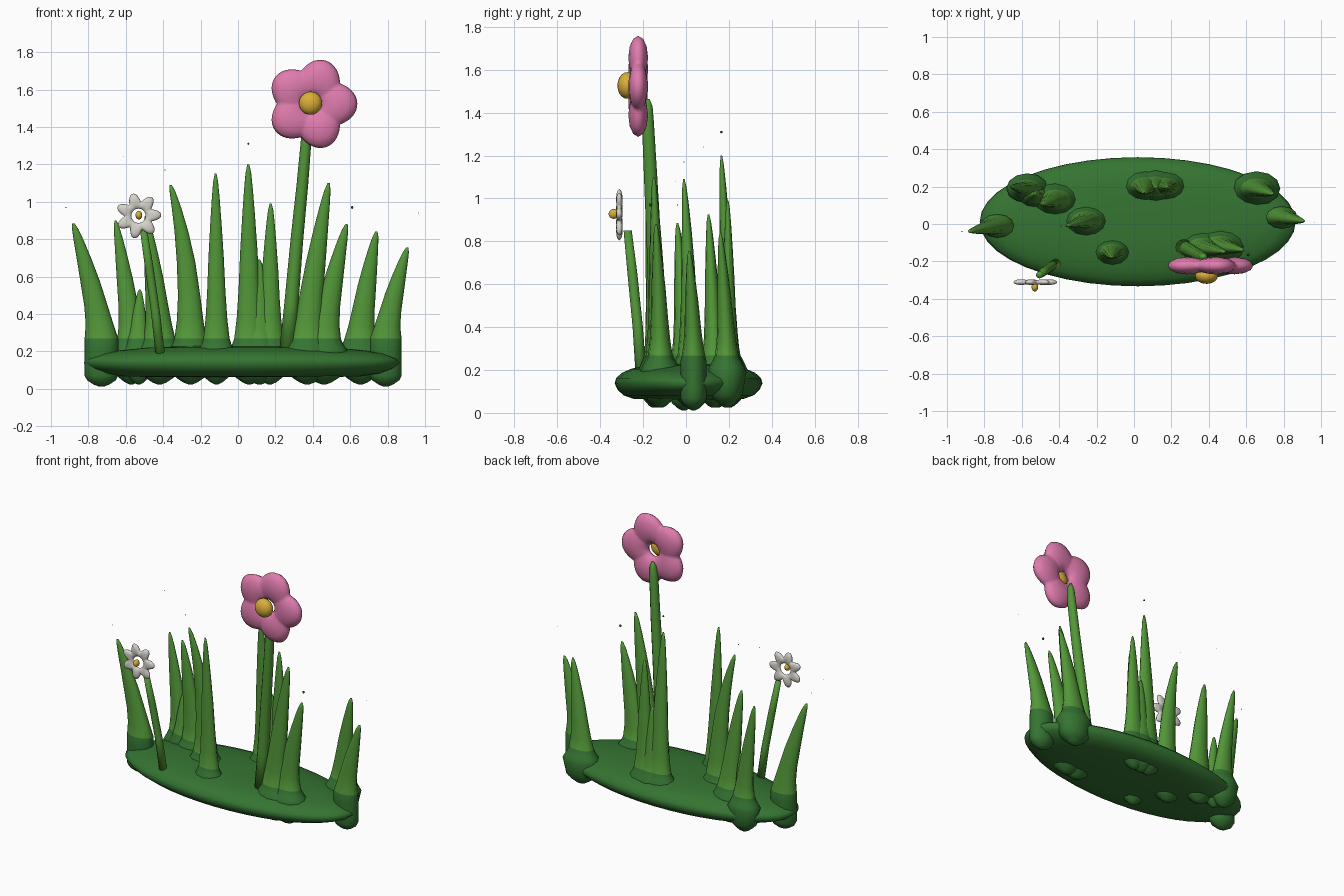
import bpy
import bmesh
from math import sin, cos, pi, radians
from mathutils import Vector

if "Cube" in bpy.data.objects:
    bpy.data.objects.remove(bpy.data.objects["Cube"])

SOIL_LINE = 0.268


def material(name, rgb):
    mat = bpy.data.materials.new(name)
    mat.use_nodes = True
    mat.diffuse_color = (*rgb, 1)
    mat.node_tree.nodes["Principled BSDF"].inputs["Base Color"].default_value = (*rgb, 1)
    return mat


dark_green = material("dark green", (0.035, 0.175, 0.032))
leaf_green = material("leaf green", (0.085, 0.31, 0.04))
pink = material("pink", (0.74, 0.2, 0.42))
white = material("off white", (0.68, 0.66, 0.6))
yellow = material("yellow", (0.7, 0.43, 0.04))
speck_dark = material("speck dark green", (0.02, 0.07, 0.02))


def finish(name, bm, mats, rule=None):
    """Turn a bmesh into a smooth object; rule picks the material of a face."""
    bmesh.ops.recalc_face_normals(bm, faces=bm.faces)
    for face in bm.faces:
        face.smooth = True
        if rule:
            face.material_index = rule(face)
    mesh = bpy.data.meshes.new(name)
    bm.to_mesh(mesh)
    bm.free()
    for mat in mats:
        mesh.materials.append(mat)
    obj = bpy.data.objects.new(name, mesh)
    bpy.context.collection.objects.link(obj)
    return obj


def loft(rings, closed=False):
    """Skin a list of point rings, capping the ends unless closed."""
    bm = bmesh.new()
    loops = [[bm.verts.new(p) for p in ring] for ring in rings]
    n = len(loops[0])
    pairs = list(zip(loops, loops[1:]))
    if closed:
        pairs.append((loops[-1], loops[0]))
    for a, b in pairs:
        for i in range(n):
            j = (i + 1) % n
            bm.faces.new((a[i], a[j], b[j], b[i]))
    if not closed:
        bm.faces.new(loops[0])
        bm.faces.new(loops[-1])
    return bm


def ellipse(centre, rx, ry, sides):
    x, y, z = centre
    return [(x + rx * cos(2 * pi * i / sides), y + ry * sin(2 * pi * i / sides), z)
            for i in range(sides)]


# Flat oval mound with a tapered rim: (radius fraction, height)
MOUND = [(0.02, 0.062), (0.5, 0.062), (0.75, 0.066), (0.88, 0.082), (0.96, 0.108), (1, 0.138),
         (0.98, 0.162), (0.9, 0.187), (0.78, 0.205), (0.6, 0.22), (0.35, 0.228), (0.02, 0.23)]
finish("mound", loft([ellipse((0.02, 0.012, z), 0.845 * r, 0.345 * r, 40) for r, z in MOUND]),
       [dark_green])

# Grass blades: root bump, flared foot, then a tapering leaning blade
ROOT = [(0.012, 0.15), (0.022, 0.45), (0.045, 0.85), (0.07, 1.2), (0.12, 1.3),
        (0.19, 1.5), (0.215, 1.32), (0.24, 1.13)]
TAPER = [(0, 1), (0.12, 0.83), (0.28, 0.7), (0.5, 0.58), (0.7, 0.43),
         (0.85, 0.3), (0.95, 0.19), (1, 0.07)]


def blade(name, base, tip, width, height, bend=1.3):
    base, tip = Vector(base), Vector(tip)
    on_rim = abs(base.x) > 0.7
    rings = []
    for z, f in ROOT:
        # roots at the rim are slimmer and hang lower
        if on_rim:
            f = min(f, 1)
        elif z < 0.1:
            z += 0.012
        rings.append(ellipse((base.x, base.y, z), width * f / 2, width * f * 0.36, 12))
    for t, f in TAPER:
        c = base.lerp(tip, t ** bend)
        z = SOIL_LINE + (height - SOIL_LINE) * t
        rings.append(ellipse((c.x, c.y, z), width * f / 2, width * f * 0.32, 12))
    finish(name, loft(rings), [dark_green, leaf_green],
           lambda f: int(f.calc_center_median().z > SOIL_LINE + 0.001))


BLADES = [
    ("far_right", (-0.73, -0.01), (-0.88, -0.04), 0.18, 0.885),
    ("back_right", (-0.57, 0.19), (-0.655, 0.2), 0.15, 0.9),
    ("short_right", (-0.53, 0.15), (-0.525, 0.16), 0.12, 0.53),
    ("rear_right", (-0.42, 0.13), (-0.492, 0.105), 0.17, 0.925),
    ("mid_right", (-0.255, 0.015), (-0.36, -0.01), 0.17, 1.09, 2.2),
    ("front_middle", (-0.115, -0.15), (-0.12, -0.18), 0.14, 1.15),
    ("back_tall", (0.06, 0.2), (0.055, 0.165), 0.16, 1.2),
    ("back_short", (0.115, 0.2), (0.112, 0.197), 0.17, 0.69),
    ("back_left", (0.17, 0.2), (0.175, 0.195), 0.15, 0.99),
    ("front_left_tall", (0.37, -0.13), (0.485, -0.15), 0.18, 1.1),
    ("front_left", (0.46, -0.12), (0.58, -0.14), 0.18, 0.88),
    ("rear_left", (0.655, 0.19), (0.74, 0.16), 0.17, 0.84),
    ("far_left", (0.79, 0.035), (0.905, 0.015), 0.17, 0.755),
]
for label, *shape in BLADES:
    blade("blade_" + label, *shape)


# Stems: tapered tubes
def stem(name, points, radii):
    rings = [ellipse(p, r, r, 12) for p, r in zip(points, radii)]
    finish(name, loft(rings), [leaf_green])


stem("pink_flower_stem",
     [(0.265, -0.125, 0.2), (0.285, -0.135, 0.45), (0.315, -0.15, 0.8), (0.345, -0.165, 1.1),
      (0.367, -0.178, 1.36), (0.372, -0.178, 1.43), (0.374, -0.176, 1.465)],
     [0.045, 0.038, 0.034, 0.031, 0.028, 0.022, 0.006])
stem("daisy_stem",
     [(-0.415, -0.21, 0.175), (-0.44, -0.225, 0.4), (-0.475, -0.25, 0.65), (-0.505, -0.272, 0.85)],
     [0.025, 0.024, 0.023, 0.019])


# Petal rings: an upright ring whose outer edge swells into petals
def petals(name, mat, centre, count, start, inner, valley, peak, power, thick, steps):
    cx, cy, cz = centre
    rings = []
    for k in range(steps):
        a = 2 * pi * k / steps
        swell = abs(cos(count * (a - radians(start)) / 2)) ** power
        outer = valley + (peak - valley) * swell
        mid, half = (outer + inner) / 2, (outer - inner) / 2
        depth = thick * (0.75 + 0.25 * swell)
        ring = []
        for i in range(12):
            b = 2 * pi * i / 12
            r = mid + half * cos(b)
            ring.append((cx + r * cos(a), cy + depth * sin(b), cz + r * sin(a)))
        rings.append(ring)
    finish(name, loft(rings, closed=True), [mat])


def ball(name, mat, centre, radii, detail=16):
    bm = bmesh.new()
    bmesh.ops.create_uvsphere(bm, u_segments=detail, v_segments=max(4, detail * 2 // 3), radius=1)
    bmesh.ops.scale(bm, vec=radii, verts=bm.verts)
    bmesh.ops.translate(bm, vec=centre, verts=bm.verts)
    finish(name, bm, [mat])


petals("pink_petals", pink, (0.395, -0.223, 1.523), 5, 0, 0.04, 0.187, 0.243, 1.1, 0.046, 80)
ball("pink_flower_centre", yellow, (0.388, -0.275, 1.527), (0.062, 0.045, 0.062))
petals("daisy_petals", white, (-0.532, -0.311, 0.925), 7, 2, 0.038, 0.075, 0.122, 1.3, 0.015, 84)
ball("daisy_centre", yellow, (-0.53, -0.337, 0.928), (0.018, 0.024, 0.023))

# Tiny specks drifting above the blade tips
SPECKS = [(0.055, 0.165, 1.31, 0.006), (0.61, -0.165, 0.97, 0.008), (-0.61, 0.08, 1.24, 0.002),
          (-0.39, -0.01, 1.17, 0.003), (-0.92, -0.04, 0.97, 0.003), (0.963, 0.01, 0.94, 0.002),
          (-0.9995, -0.05, 1.08, 0.0005), (0.9995, 0.01, 1.02, 0.0005)]
for x, y, z, r in SPECKS:
    ball("drifting_speck", speck_dark, (x, y, z), (r, r, r), 6)
